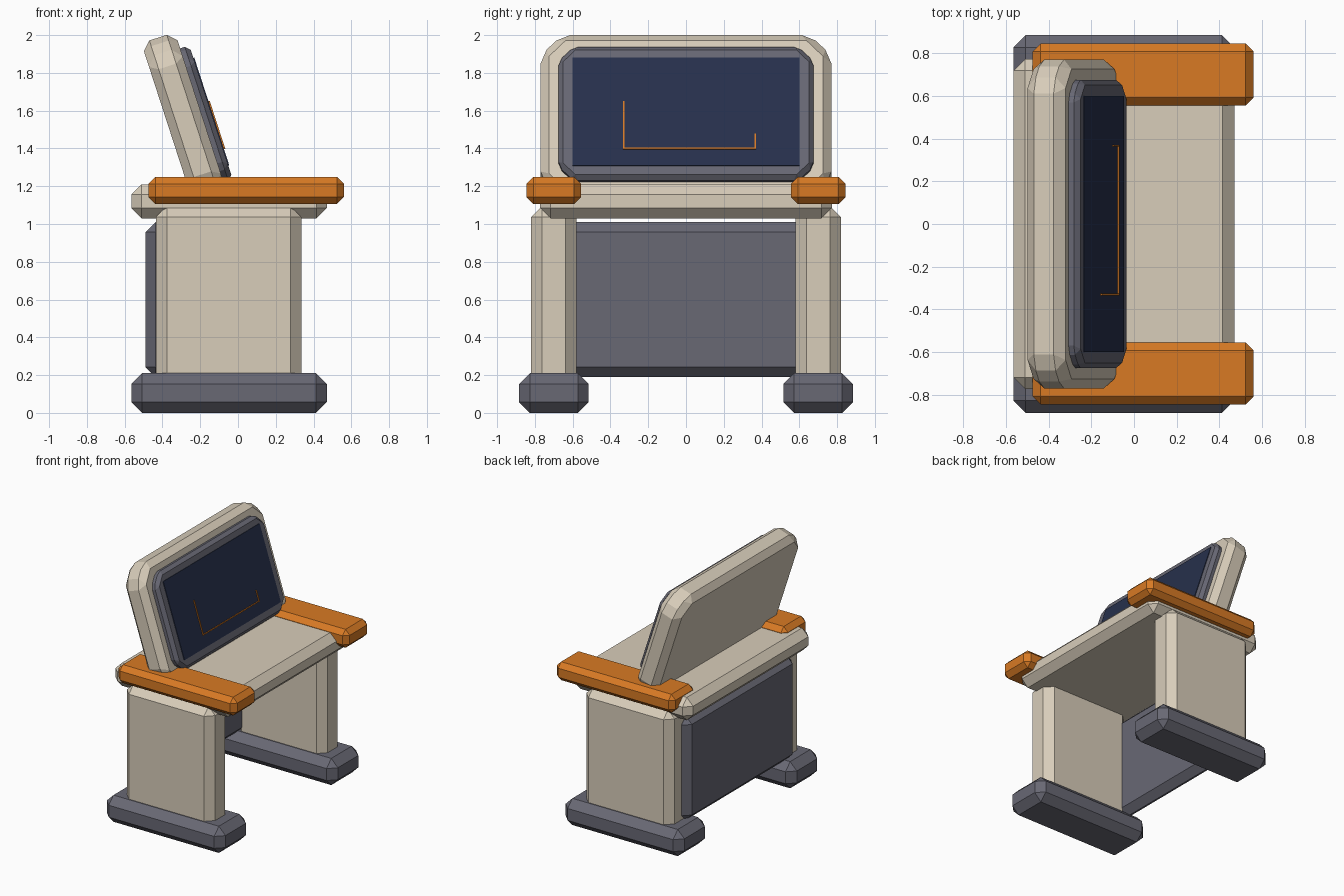
import bpy
import bmesh
import math

cube = bpy.data.objects.get("Cube")
if cube:
    bpy.data.objects.remove(cube, do_unlink=True)

LEAN = math.radians(-18)


def material(name, rgb):
    linear = [((c / 255 + 0.055) / 1.055) ** 2.4 for c in rgb] + [1]
    mat = bpy.data.materials.new(name)
    mat.use_nodes = True
    mat.diffuse_color = linear
    mat.node_tree.nodes["Principled BSDF"].inputs["Base Color"].default_value = linear
    return mat


beige = material("warm beige", (216, 205, 186))
orange = material("orange", (216, 122, 36))
grey = material("slate grey", (104, 104, 116))
navy = material("dark navy", (38, 48, 76))
cyan = material("bright cyan", (80, 215, 225))


def finish(bm, name, mat, lean=0):
    bmesh.ops.recalc_face_normals(bm, faces=bm.faces)
    mesh = bpy.data.meshes.new(name)
    bm.to_mesh(mesh)
    bm.free()
    mesh.materials.append(mat)
    obj = bpy.data.objects.new(name, mesh)
    obj.rotation_euler.y = lean
    bpy.context.collection.objects.link(obj)
    return obj


def bevel_all(bm, width):
    if width:
        bmesh.ops.bevel(bm, geom=bm.edges[:], offset=width, segments=1,
                        affect='EDGES', clamp_overlap=True)


def box(name, mat, xs, ys, zs, bevel=0, lean=0):
    """Box between the given limits with every edge chamfered."""
    bm = bmesh.new()
    bmesh.ops.create_cube(bm, size=1)
    for v in bm.verts:
        for i, (lo, hi) in enumerate((xs, ys, zs)):
            v.co[i] = (lo + hi) / 2 + v.co[i] * (hi - lo)
    bevel_all(bm, bevel)
    return finish(bm, name, mat, lean)


def octagon(bm, x, ys, zs, cut):
    """Upright rectangle with cut corners, as one face."""
    (y0, y1), (z0, z1) = ys, zs
    points = [(y0 + cut, z0), (y1 - cut, z0), (y1, z0 + cut), (y1, z1 - cut),
              (y1 - cut, z1), (y0 + cut, z1), (y0, z1 - cut), (y0, z0 + cut)]
    return bm.faces.new([bm.verts.new((x, y, z)) for y, z in points])


def extrude(bm, depth):
    out = bmesh.ops.extrude_face_region(bm, geom=bm.faces[:])["geom"]
    moved = [g for g in out if isinstance(g, bmesh.types.BMVert)]
    bmesh.ops.translate(bm, verts=moved, vec=(depth, 0, 0))


def slab(name, mat, xs, ys, zs, cut, bevel):
    """Leaning slab with cut corners and chamfered edges."""
    bm = bmesh.new()
    base = octagon(bm, xs[0], ys, zs, cut)
    out = bmesh.ops.extrude_discrete_faces(bm, faces=[base])["faces"][0]
    bm.clear()
    octagon(bm, xs[0], ys, zs, cut)
    extrude(bm, xs[1] - xs[0])
    bmesh.ops.recalc_face_normals(bm, faces=bm.faces)
    bevel_all(bm, bevel)
    return finish(bm, name, mat, LEAN)


def ring(name, mat, y, z):
    """Flat eight-sided ring on the display."""
    bm = bmesh.new()
    face = octagon(bm, 0.362, (y - 0.085, y + 0.085), (z - 0.074, z + 0.074), 0.04)
    bmesh.ops.inset_region(bm, faces=[face], thickness=0.016)
    bmesh.ops.delete(bm, geom=[face], context='FACES')
    extrude(bm, 0.007)
    return finish(bm, name, mat, LEAN)


# Mirrored feet, legs and armrests
for side, sign in (("left", 1), ("right", -1)):
    def span(a, b):
        return tuple(sorted((a * sign, b * sign)))
    box(side + "_foot", grey, (-0.565, 0.47), span(0.515, 0.885), (0, 0.21), 0.058)
    box(side + "_leg", beige, (-0.435, 0.335), span(0.58, 0.82), (0.12, 1.095), 0.058)
    box(side + "_armrest", orange, (-0.475, 0.56), span(0.555, 0.845), (1.105, 1.25), 0.037)

# Seat and rear panel
box("seat", beige, (-0.565, 0.47), (-0.773, 0.773), (1.03, 1.21), 0.055)
box("rear_panel", grey, (-0.49, -0.37), (-0.68, 0.68), (0.19, 1.01), 0.053)

# Leaning backrest with framed display
slab("backrest", beige, (0.118, 0.305), (-0.77, 0.77), (1.1, 2.02), 0.115, 0.045)
slab("display_frame", grey, (0.27, 0.356), (-0.675, 0.675), (1.185, 1.93), 0.08, 0.025)
box("display", navy, (0.353, 0.361), (-0.6, 0.6), (1.26, 1.86), lean=LEAN)

# Rings and connecting line on the display
for i, (mat, y, z) in enumerate(((orange, -0.36, 1.653), (orange, -0.12, 1.506),
                                 (cyan, 0.115, 1.653), (cyan, 0.355, 1.506))):
    ring("display_ring_%d" % (i + 1), mat, y, z)
for name, ys, zs in (("line_bottom", (-0.334, 0.37), (1.35, 1.358)),
                     ("line_long_riser", (-0.334, -0.326), (1.358, 1.617)),
                     ("line_short_riser", (0.362, 0.37), (1.358, 1.437))):
    box(name, orange, (0.361, 0.368), ys, zs, lean=LEAN)
